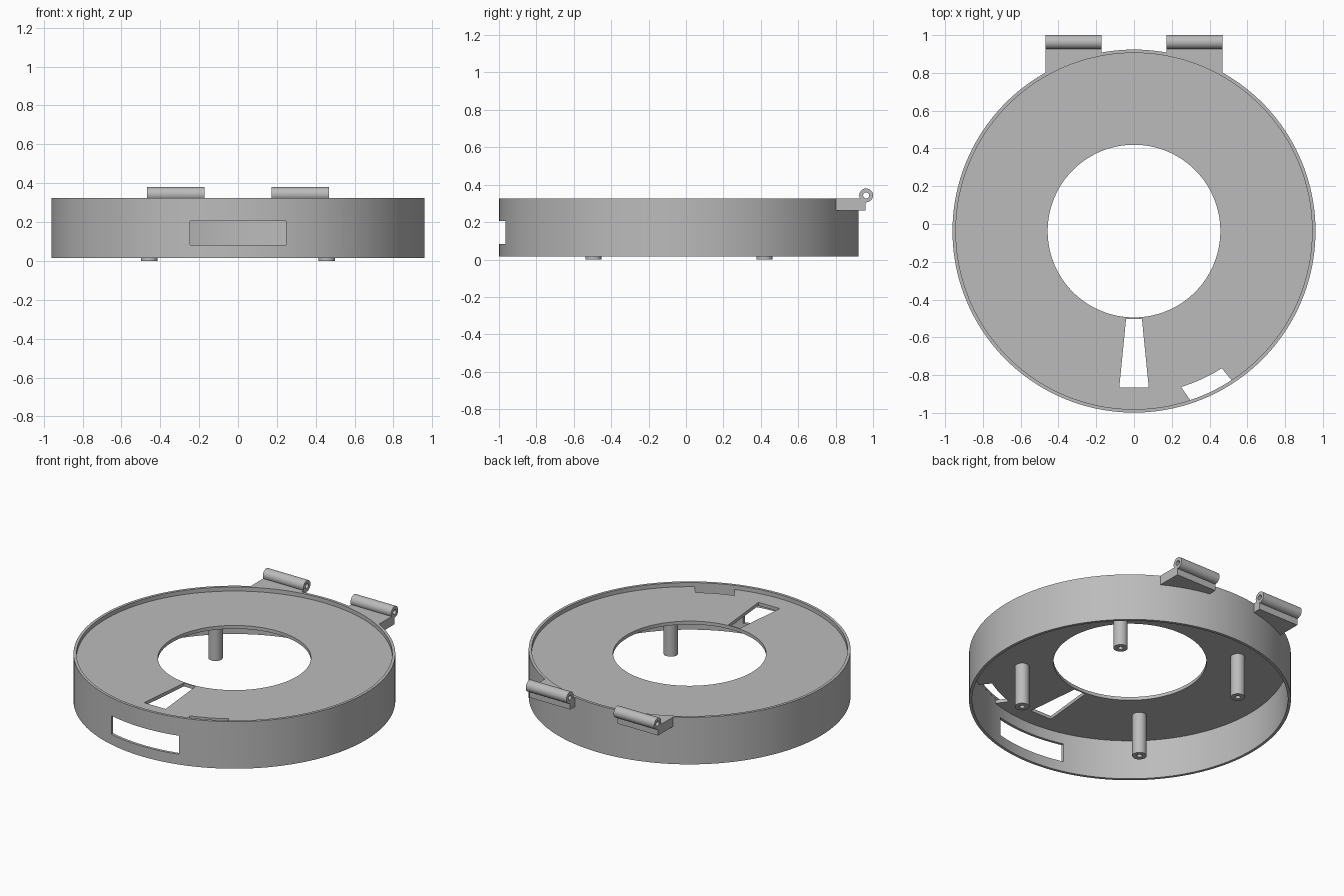
import bpy, bmesh, math
from mathutils import Matrix

if "Cube" in bpy.data.objects:
    bpy.data.objects.remove(bpy.data.objects["Cube"])

CY = -0.0375                      # centre of the round body in y
R, RI, HOLE = 0.961, 0.943, 0.457  # outer wall, inner wall, central opening
Z0, ZT = 0.015, 0.325             # wall bottom and rim
PT, PB = 0.298, 0.276             # plate top and underside

grey = bpy.data.materials.new("plain grey")
grey.diffuse_color = (0.5, 0.5, 0.5, 1)
grey.use_nodes = True
grey.node_tree.nodes["Principled BSDF"].inputs["Base Color"].default_value = grey.diffuse_color


def obj_from(bm, name):
    bmesh.ops.recalc_face_normals(bm, faces=bm.faces)
    me = bpy.data.meshes.new(name)
    bm.to_mesh(me)
    bm.free()
    ob = bpy.data.objects.new(name, me)
    bpy.context.collection.objects.link(ob)
    me.materials.append(grey)
    return ob


def lathe(name, profile, seg, matrix):
    """Closed (radius, height) profile turned around z, then placed."""
    bm = bmesh.new()
    rings = [[bm.verts.new((r * math.cos(2 * math.pi * i / seg),
                            r * math.sin(2 * math.pi * i / seg), z))
              for r, z in profile] for i in range(seg)]
    n = len(profile)
    for i in range(seg):
        a, b = rings[i], rings[(i + 1) % seg]
        for j in range(n):
            k = (j + 1) % n
            bm.faces.new((a[j], b[j], b[k], a[k]))
    bmesh.ops.remove_doubles(bm, verts=bm.verts, dist=1e-6)
    bm.transform(matrix)
    return obj_from(bm, name)


def prism(name, outline, z0, z1):
    """Outline in x, y pulled up from z0 to z1."""
    bm = bmesh.new()
    lo = [bm.verts.new((x, y, z0)) for x, y in outline]
    hi = [bm.verts.new((x, y, z1)) for x, y in outline]
    bm.faces.new(lo)
    bm.faces.new(hi)
    for i in range(len(lo)):
        j = (i + 1) % len(lo)
        bm.faces.new((lo[i], lo[j], hi[j], hi[i]))
    return obj_from(bm, name)


def cut(ob, cutter):
    mod = ob.modifiers.new("cut", 'BOOLEAN')
    mod.operation, mod.solver, mod.object = 'DIFFERENCE', 'EXACT', cutter
    bpy.context.view_layer.objects.active = ob
    bpy.ops.object.modifier_apply(modifier=mod.name)
    bpy.data.objects.remove(cutter)


def arc(r, a0, a1, n=10):
    """Points on the body circle, angles in degrees from the front."""
    angs = [math.radians(a0 + (a1 - a0) * i / n) for i in range(n + 1)]
    return [(r * math.sin(a), CY - r * math.cos(a)) for a in angs]


# round housing: wall with a recessed plate and central opening
body = lathe("housing", [(R, Z0), (R, ZT), (RI, ZT), (RI, PT), (HOLE, PT),
                         (HOLE, PB), (RI, PB), (RI, Z0)], 160,
             Matrix.Translation((0, CY, 0)))

# rectangular window in the front wall
cut(body, prism("window_cutter", [(-0.247, -1.1), (0.247, -1.1),
                                  (0.247, -0.85), (-0.247, -0.85)], 0.083, 0.205))

# round socket hole, drilled radially
bm = bmesh.new()
bmesh.ops.create_cone(bm, cap_ends=True, segments=48, radius1=0.085,
                      radius2=0.085, depth=0.2)
t = math.radians(34.6)
bm.transform(Matrix.Translation((R * math.sin(t), CY - R * math.cos(t), 0.155))
             @ Matrix.Rotation(t, 4, 'Z') @ Matrix.Rotation(math.pi / 2, 4, 'X'))
cut(body, obj_from(bm, "socket_cutter"))

# tapered slot and curved slot in the plate
cut(body, prism("taper_cutter", [(-0.042, -0.503), (0.042, -0.503),
                                 (0.078, -0.866), (-0.078, -0.866)], 0.2, 0.31))
cut(body, prism("arc_cutter", arc(0.862, 16.8, 32.6) + arc(0.9435, 33.2, 18.4),
                0.25, 0.31))

# four screw posts with blind pilot holes
posts = []
for sx in (-1, 1):
    for sy in (-1, 1):
        posts.append(lathe("screw_post", [(0, 0.12), (0.016, 0.12), (0.016, 0),
                                          (0.043, 0), (0.043, PB + 0.005),
                                          (0, PB + 0.005)], 32,
                           Matrix.Translation((sx * 0.457, CY + sy * 0.457, 0))))

# two hinges: bracket following the wall, with a hollow barrel on its end
hinges = []
for s in (-1, 1):
    inner, outer = 0.172, 0.468
    a0, a1 = (180 - math.degrees(math.asin(x / 0.957)) for x in (inner, outer))
    pts = arc(0.957, a0, a1, 12) + [(outer, 0.96), (inner, 0.96)]
    hinges.append(prism("hinge_bracket", [(s * x, y) for x, y in pts], 0.263, ZT))
    half = (outer - inner) / 2
    hinges.append(lathe("hinge_barrel", [(0.016, -half), (0.037, -half),
                                         (0.037, half), (0.016, half)], 40,
                        Matrix.Translation((s * (inner + outer) / 2, 0.963, 0.343))
                        @ Matrix.Rotation(math.pi / 2, 4, 'Y')))

# smooth the curved walls, keep the edges sharp
bpy.ops.object.select_all(action='DESELECT')
for ob in [body] + posts + hinges:
    ob.select_set(True)
bpy.context.view_layer.objects.active = body
bpy.ops.object.shade_smooth_by_angle(angle=math.radians(30))
